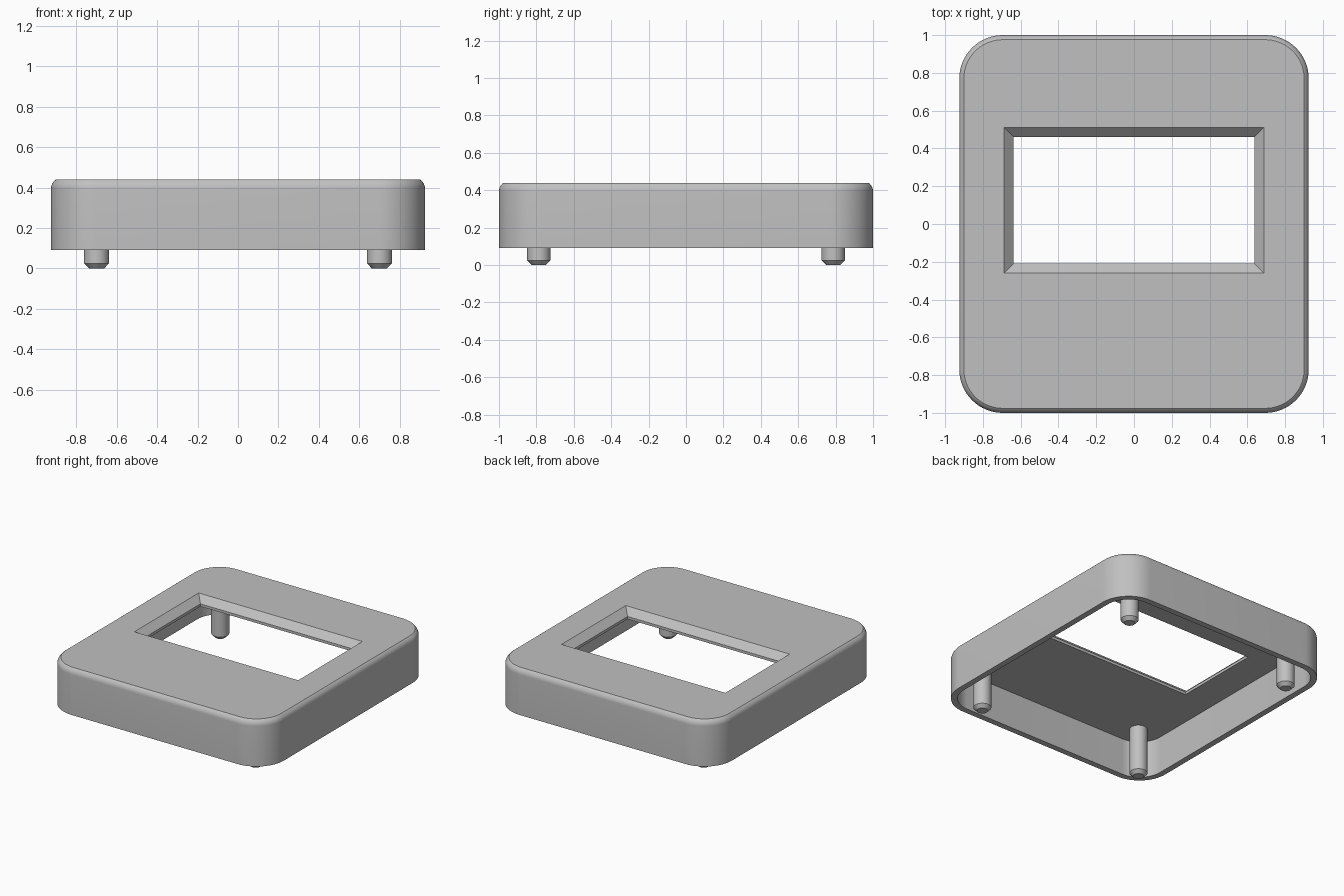
import bpy
import bmesh
from math import cos, sin, pi, radians

cube = bpy.data.objects.get("Cube")
if cube:
    bpy.data.objects.remove(cube, do_unlink=True)

grey = bpy.data.materials.new("light_grey")
grey.use_nodes = True
COLOUR = (0.53, 0.53, 0.53, 1)
grey.diffuse_color = COLOUR
grey.node_tree.nodes["Principled BSDF"].inputs["Base Color"].default_value = COLOUR


def outline(hx, hy, z, radius=0, segs=0, cy=0):
    """Rectangle outline, with rounded corners when segs is above zero."""
    pts = []
    for i, (sx, sy) in enumerate([(1, 1), (-1, 1), (-1, -1), (1, -1)]):
        for k in range(segs + 1):
            a = (i + k / max(segs, 1)) * pi / 2
            pts.append((sx * (hx - radius) + radius * cos(a),
                        cy + sy * (hy - radius) + radius * sin(a), z))
    return pts


def circle(cx, cy, z, radius, n=32):
    return [(cx + radius * cos(2 * pi * k / n),
             cy + radius * sin(2 * pi * k / n), z) for k in range(n)]


def loft(name, loops):
    """Closed solid through a list of outlines, capped at both ends."""
    bm = bmesh.new()
    rings = [[bm.verts.new(p) for p in loop] for loop in loops]
    for a, b in zip(rings, rings[1:]):
        n = len(a)
        for i in range(n):
            j = (i + 1) % n
            bm.faces.new((a[i], a[j], b[j], b[i]))
    bm.faces.new(rings[0])
    bm.faces.new(rings[-1])
    bmesh.ops.recalc_face_normals(bm, faces=bm.faces)
    mesh = bpy.data.meshes.new(name)
    bm.to_mesh(mesh)
    bm.free()
    mesh.materials.append(grey)
    obj = bpy.data.objects.new(name, mesh)
    bpy.context.collection.objects.link(obj)
    return obj


def activate(obj):
    bpy.ops.object.select_all(action='DESELECT')
    obj.select_set(True)
    bpy.context.view_layer.objects.active = obj


def smooth(obj):
    activate(obj)
    bpy.ops.object.shade_smooth_by_angle(angle=radians(25))


HX, HY, CORNER, WALL = 0.925, 1.0, 0.23, 0.045
BOTTOM, TOP, CEILING = 0.09, 0.44, 0.37


def body_loop(inset, z):
    return outline(HX - inset, HY - inset, z, CORNER - inset, 16)


# Hollow cover: ceiling, inner wall, rim, outer wall, eased top edge
EDGE_R, EDGE_H, STEPS = 0.054, 0.045, 6
loops = [body_loop(WALL, CEILING), body_loop(WALL, BOTTOM), body_loop(0, BOTTOM)]
for k in range(STEPS + 1):
    a = radians(56.4) * k / STEPS
    loops.append(body_loop(EDGE_R * (1 - cos(a)), TOP - EDGE_H + EDGE_R * sin(a)))
cover = loft("cover", loops)

# Window opening with a sloped surround
WX, WY, WC, LIP, SLOPE = 0.637, 0.335, 0.125, 0.39, 0.05
cutter = loft("window_cutter", [
    outline(WX, WY, CEILING - 0.05, cy=WC),
    outline(WX, WY, LIP, cy=WC),
    outline(WX + 2 * SLOPE, WY + 2 * SLOPE, LIP + 2 * SLOPE, cy=WC)])
cutter.hide_render = True
cut = cover.modifiers.new("window", 'BOOLEAN')
cut.operation = 'DIFFERENCE'
cut.solver = 'EXACT'
cut.object = cutter
activate(cover)
bpy.ops.object.modifier_apply(modifier=cut.name)
bpy.data.objects.remove(cutter, do_unlink=True)
smooth(cover)

# Four locating pegs with chamfered tips
for side, sx in (("left", 1), ("right", -1)):
    for end, sy in (("front", -1), ("back", 1)):
        x, y = sx * 0.70, sy * 0.787
        smooth(loft(f"peg_{end}_{side}", [
            circle(x, y, 0, 0.038), circle(x, y, 0.025, 0.062),
            circle(x, y, CEILING + 0.01, 0.062)]))
